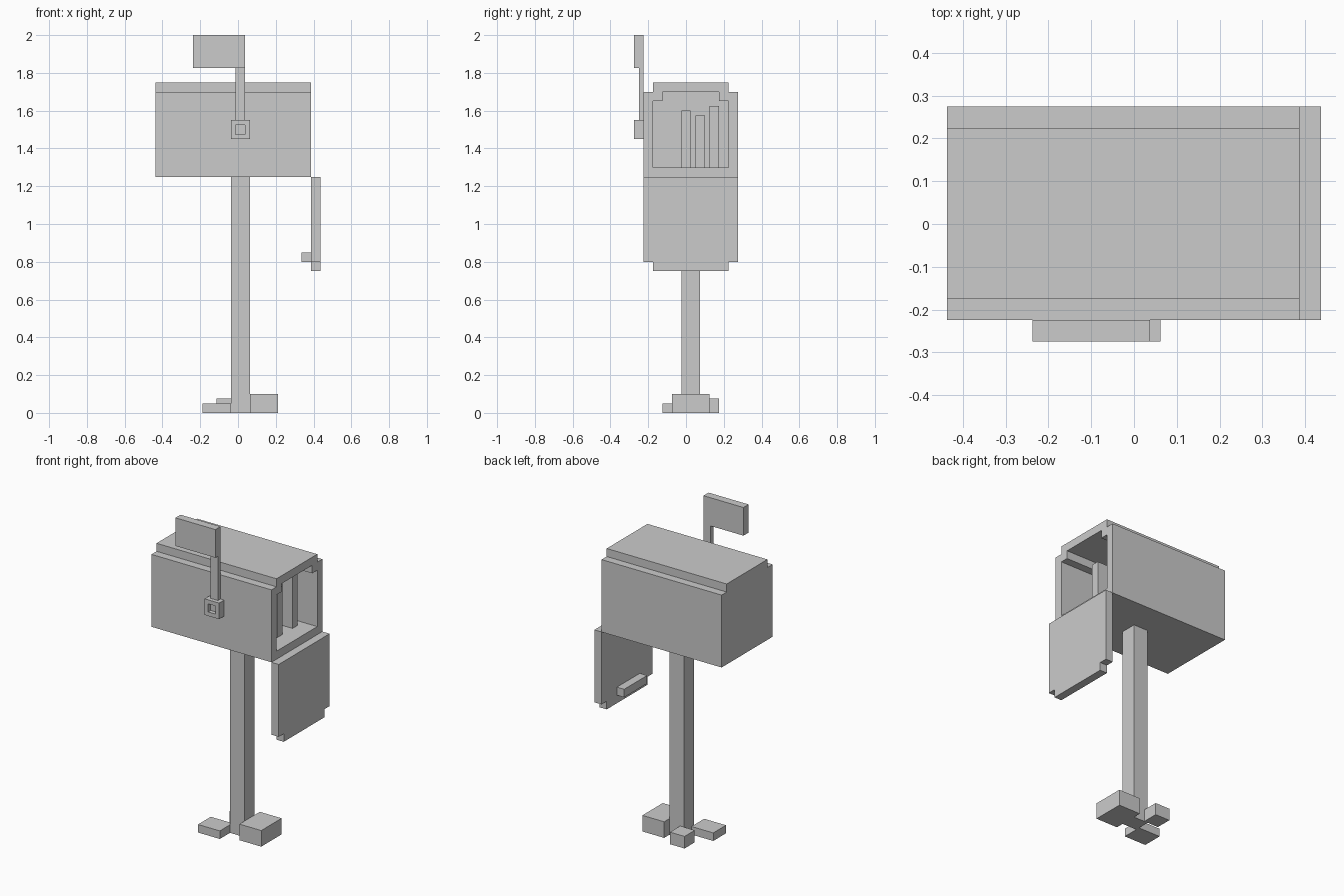
import bpy, bmesh
from mathutils import Vector

if "Cube" in bpy.data.objects:
    bpy.data.objects.remove(bpy.data.objects["Cube"])


def make_object(name, bm):
    bmesh.ops.recalc_face_normals(bm, faces=bm.faces)
    mesh = bpy.data.meshes.new(name)
    bm.to_mesh(mesh)
    bm.free()
    obj = bpy.data.objects.new(name, mesh)
    bpy.context.collection.objects.link(obj)
    return obj


def prism(profile, x0, x1):
    """Extrude a (y, z) profile along x."""
    bm = bmesh.new()
    face = bm.faces.new([bm.verts.new((x0, y, z)) for y, z in profile])
    ext = bmesh.ops.extrude_face_region(bm, geom=[face], use_keep_orig=True)
    verts = [g for g in ext["geom"] if isinstance(g, bmesh.types.BMVert)]
    bmesh.ops.translate(bm, verts=verts, vec=(x1 - x0, 0, 0))
    bmesh.ops.recalc_face_normals(bm, faces=bm.faces)
    return bm


def box_mesh(x, y, z):
    return prism([(y[0], z[0]), (y[1], z[0]), (y[1], z[1]), (y[0], z[1])], *x)


def box(name, x, y, z):
    return make_object(name, box_mesh(x, y, z))


def recess(bm, direction, wall, depth):
    """Inset the face pointing along direction and sink it inward."""
    d = Vector(direction)
    bm.normal_update()
    face = max(bm.faces, key=lambda f: f.normal.dot(d))
    bmesh.ops.inset_region(bm, faces=[face], thickness=wall, use_even_offset=True)
    ext = bmesh.ops.extrude_face_region(bm, geom=[face])
    verts = [g for g in ext["geom"] if isinstance(g, bmesh.types.BMVert)]
    bmesh.ops.translate(bm, verts=verts, vec=-d * depth)
    if face.is_valid:
        bmesh.ops.delete(bm, geom=[face], context="FACES_ONLY")


# Hollow body with a stepped roof, open at the right end
outline = [(-0.225, 1.25), (0.275, 1.25), (0.275, 1.70), (0.225, 1.70),
           (0.225, 1.75), (-0.175, 1.75), (-0.175, 1.70), (-0.225, 1.70)]
body = prism(outline, -0.4375, 0.3875)
recess(body, (1, 0, 0), 0.05, 0.775)
make_object("mailbox_body", body)

# Door: the same outline hanging upside down below the opening
make_object("door", prism([(y, 2.5 - z) for y, z in outline], 0.3875, 0.4375))
box("door_latch", (0.3375, 0.3875), (-0.10, 0.125), (0.80, 0.85))

# Letters standing inside
for i, (y, top, end) in enumerate([(-0.025, 1.60, 0.2875),
                                   (0.05, 1.575, 0.2375),
                                   (0.125, 1.625, 0.2875)]):
    box(f"letter_{i + 1}", (end - 0.40, end), (y, y + 0.05), (1.30, top))

# Flag with its pole and recessed pivot
pivot = box_mesh((-0.0375, 0.0625), (-0.275, -0.225), (1.45, 1.55))
recess(pivot, (0, -1, 0), 0.025, 0.025)
make_object("flag_pivot", pivot)
box("flag_pole", (-0.0125, 0.0375), (-0.25, -0.225), (1.55, 1.825))
box("flag", (-0.2375, 0.0375), (-0.275, -0.225), (1.825, 2.0))

# Post and the stones around its foot
box("post", (-0.0375, 0.0625), (-0.025, 0.075), (0, 1.25))
box("stone_right", (0.0625, 0.2125), (-0.075, 0.125), (0, 0.10))
box("stone_left", (-0.1875, -0.0375), (-0.125, 0.0), (0, 0.05))
box("stone_back", (-0.1125, -0.0125), (0.075, 0.175), (0, 0.075))
